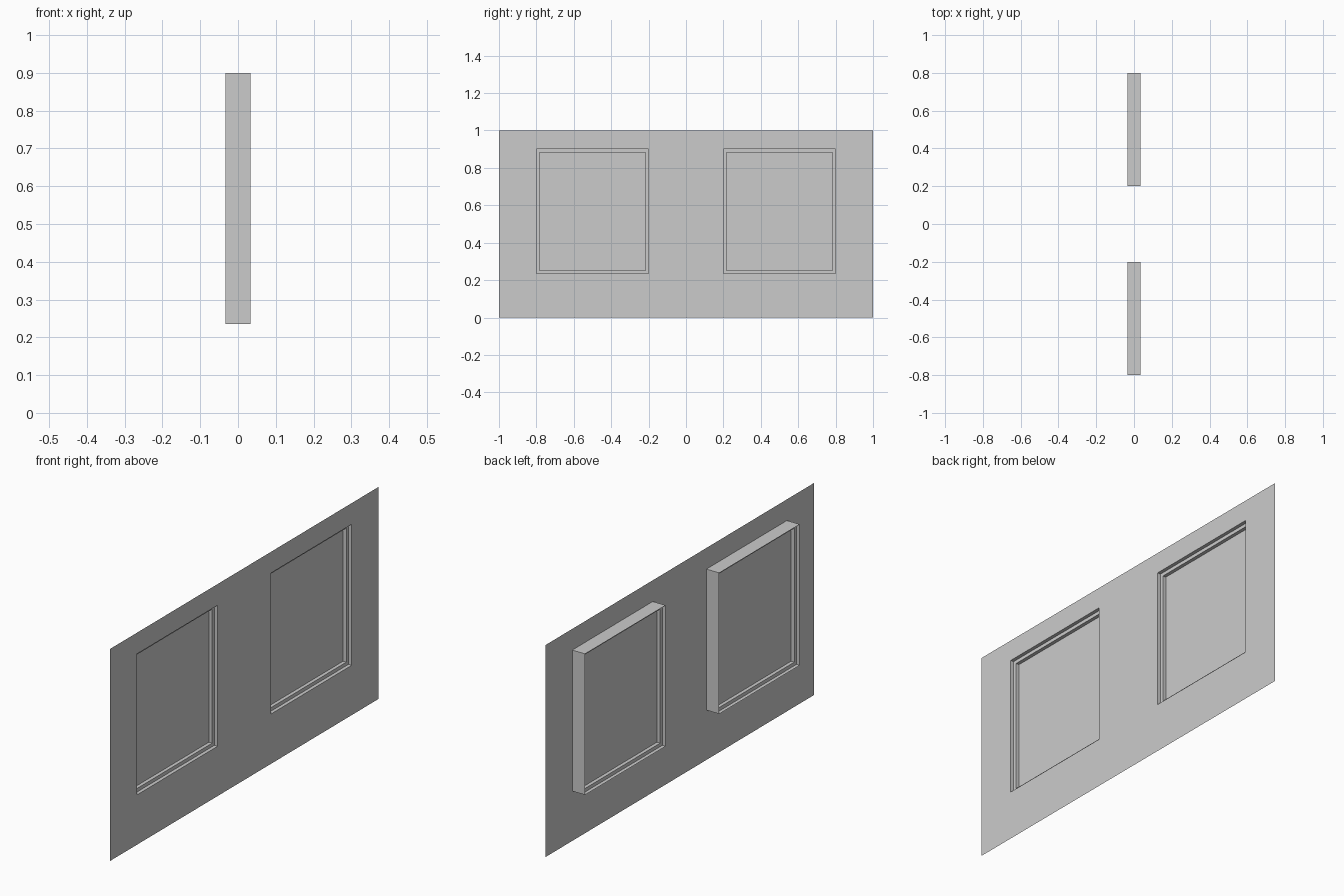
import bpy, bmesh

if "Cube" in bpy.data.objects:
    bpy.data.objects.remove(bpy.data.objects["Cube"])

Z0, Z1 = 0.235, 0.9          # opening heights
HALF_W = 0.3                 # half opening width
DEPTH = 1 / 30               # half depth of the casing
SASH = 1 / 60                # sash width and half thickness


def finish(name, bm):
    mesh = bpy.data.meshes.new(name)
    bm.to_mesh(mesh)
    bm.free()
    obj = bpy.data.objects.new(name, mesh)
    bpy.context.collection.objects.link(obj)


def rectangle(bm, yc, x, inset):
    w, b, t = HALF_W - inset, Z0 + inset, Z1 - inset
    return [bm.verts.new((x, yc + y, z)) for y, z in ((-w, b), (w, b), (w, t), (-w, t))]


def sweep(name, yc, profile):
    """Carry an (x, inset) profile around the rectangular opening."""
    bm = bmesh.new()
    loops = [rectangle(bm, yc, x, inset) for x, inset in profile]
    for a, b in zip(loops, loops[1:]):
        for i in range(4):
            j = (i + 1) % 4
            bm.faces.new((a[i], a[j], b[j], b[i]))
    finish(name, bm)


# Wall sheet with two openings
bm = bmesh.new()
ys = (-1, -0.8, -0.2, 0.2, 0.8, 1)
zs = (0, Z0, Z1, 1)
grid = [[bm.verts.new((DEPTH, y, z)) for z in zs] for y in ys]
for i in range(5):
    for k in range(3):
        if not (i in (1, 3) and k == 1):
            bm.faces.new((grid[i][k], grid[i + 1][k], grid[i + 1][k + 1], grid[i][k + 1]))
finish("wall", bm)

# Windows: casing, sash and pane
for side, yc in (("left", -0.5), ("right", 0.5)):
    sweep(side + "_window_casing", yc, [(DEPTH, 0), (-DEPTH, 0)])
    sweep(side + "_window_sash", yc,
          [(SASH, 0), (SASH, SASH), (-SASH, SASH), (-SASH, 0)])
    bm = bmesh.new()
    bm.faces.new(rectangle(bm, yc, 0, SASH))
    finish(side + "_window_pane", bm)
